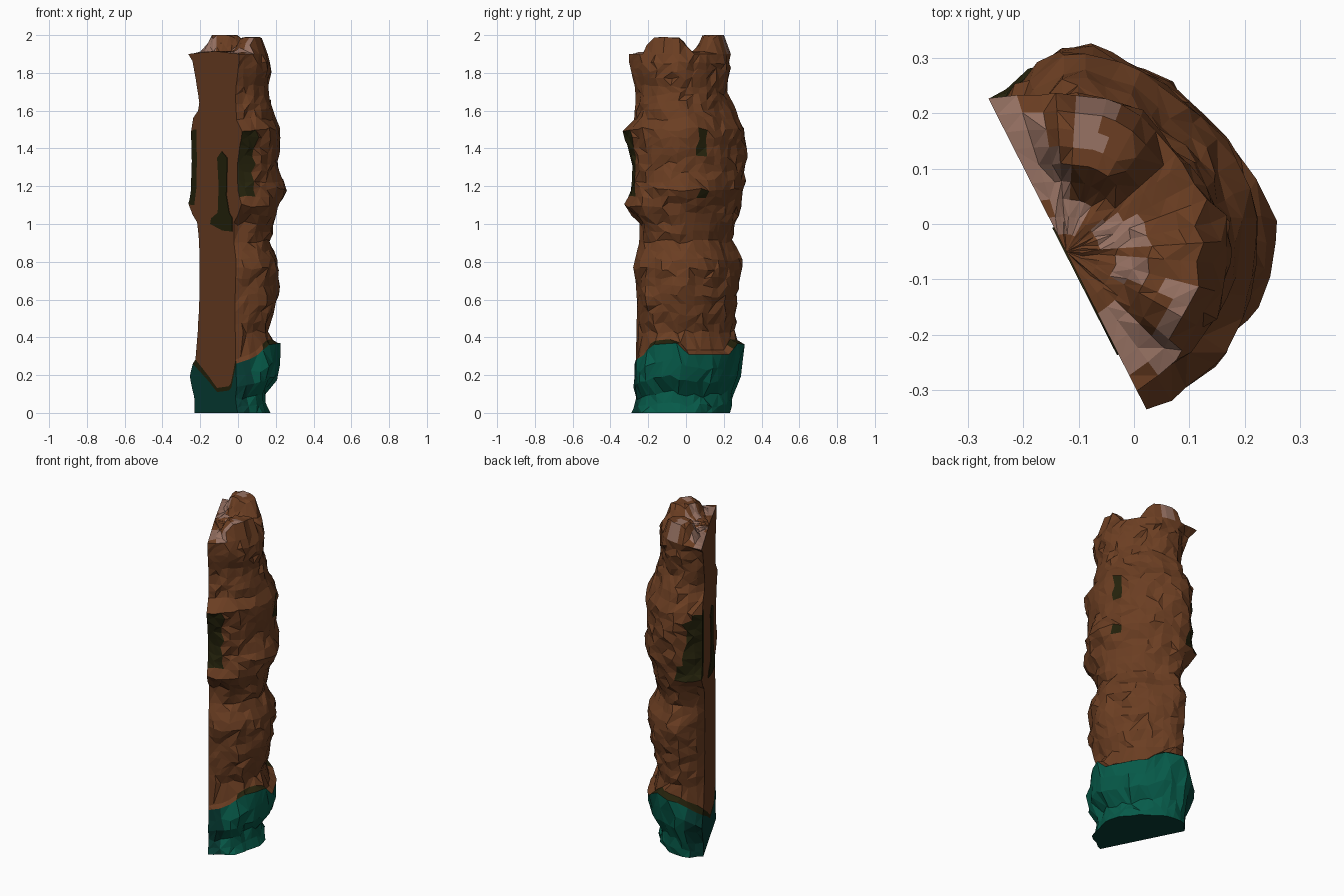
import bpy, bmesh, math, random
from mathutils import Vector, noise

if "Cube" in bpy.data.objects:
    bpy.data.objects.remove(bpy.data.objects["Cube"])

random.seed(7)

def mat(name, c):
    m = bpy.data.materials.new(name)
    m.diffuse_color = (*c, 1)
    m.use_nodes = True
    m.node_tree.nodes["Principled BSDF"].inputs["Base Color"].default_value = m.diffuse_color
    return m

MATS = [mat("brown_rock", (.147, .048, .016)), mat("teal_base", (.002, .104, .068)),
        mat("dark_olive", (.018, .016, .0035)), mat("pale_pink", (.31, .168, .125)),
        mat("deep_teal", (.002, .048, .036))]

# Local frame: C lies on the flat cut, U points out of the bulge, S runs along the cut
C = Vector((-.1225, -.05, 0))
U = Vector((.891, .453, 0))
S = Vector((-.453, .891, 0))

def interp(x, xs, ys):
    if x <= xs[0]:
        return ys[0]
    for a, b, p, q in zip(xs, xs[1:], ys, ys[1:]):
        if x <= b:
            return p + (q - p) * (x - a) / (b - a)
    return ys[-1]

# Radius profiles at five directions round the half column
ZS = [0, .1, .2, .27, .37, .42, .6, .8, .9, 1.0, 1.1, 1.18, 1.3, 1.5, 1.56, 1.62, 1.7, 1.85, 1.9]
PROF = [
    [.27, .24, .26, .25, .25, .24, .235, .25, .22, .22, .31, .27, .26, .32, .25, .25, .24, .28, .28],
    [.29, .26, .32, .33, .30, .27, .31, .32, .26, .28, .34, .32, .31, .34, .29, .28, .27, .29, .28],
    [.29, .25, .33, .34, .35, .28, .33, .34, .29, .31, .34, .38, .33, .35, .32, .31, .28, .30, .27],
    [.29, .30, .34, .35, .35, .31, .33, .35, .29, .31, .34, .36, .37, .36, .33, .30, .27, .28, .29],
    [.24, .24, .27, .30, .26, .20, .18, .18, .18, .20, .31, .28, .27, .28, .25, .17, .20, .25, .31]]

def radius(z, phi):
    r = interp(phi, [-90, -60, -27, 63, 90], [interp(z, ZS, p) for p in PROF])
    return r - .016 * max(0, 1 - abs(phi - 18) / 40)

def teal_side(phi):
    return interp(phi, [-90, -66, -52, -27, -17, 28, 36, 64, 90],
                  [.26, .30, .36, .37, .31, .31, .37, .36, .26])

def teal_flat(f):
    return interp(f, [-1, -.75, -.1, .3, 1], [.26, .12, .11, .17, .26])

# Rows: fractions of the teal base height, then true heights
FR = [0, .13, .3, .52, .76, 1]
NT = len(FR)
HZ = [.43 + .67 * i / 14 for i in range(15)]
HZ += [1.14 + .36 * i / 8 for i in range(9)] + [1.56 + .34 * i / 8 for i in range(9)]
ROWS = NT + 1 + len(HZ)
N = 22                                   # segments round the bulge
K = 9                                    # rings on the top
LUMPS = [(.15, .165, .112, .092), (.17, -.15, .122, .075)]

def row_z(i, t):
    if i < NT:
        return FR[i] * t, FR[i] * .37
    if i == NT:
        return t + .022, .40
    return HZ[i - NT - 1], HZ[i - NT - 1]

def jit(a):
    return random.uniform(-a, a)

cache = {}

def side(i, j):
    key = (i, j)
    if key not in cache:
        edge = j in (0, N)
        phi = -90 + 180 * j / N + (0 if edge else jit(2.4))
        z, zt = row_z(i, teal_side(phi))
        if 0 < i < ROWS - 1 and i not in (NT - 1, NT):
            z += jit(.012)
        r = radius(zt, phi)
        d = noise.noise(Vector((math.cos(math.radians(phi)) * 2.6, phi * .045, z * 8)))
        r += jit(.003) if edge else d * .012 + jit(.009)
        a = math.radians(phi)
        p = C + r * math.cos(a) * U + r * math.sin(a) * S
        p.z = z
        cache[key] = (p, r)
    return cache[key]

def flat(i, m):
    """Point on the cut face, m from -K to K along the cut."""
    if abs(m) == K:
        return side(i, 0 if m < 0 else N)[0]
    f = m / K
    p = C + S * f * side(i, 0 if m < 0 else N)[1]
    p.z = row_z(i, teal_flat(f))[0] + (.015 * (1 - abs(f)) if i == ROWS - 1 else 0)
    return p

def top(k, j):
    if k == K:
        return side(ROWS - 1, j)[0]
    if k == 0 or j in (0, N):
        return flat(ROWS - 1, -k if j == 0 else k)
    key = ("top", k, j)
    if key not in cache:
        p = C + (side(ROWS - 1, j)[0] - C) * (k / K)
        u, s = (p - C).dot(U), (p - C).dot(S)
        h = 1.912 + jit(.004)
        for lu, ls, r, a in LUMPS:
            d = math.hypot(u - lu, s - ls) / r
            if d < 1:
                h += a * min(1, 1.9 * (1 - d * d))
        p.z = min(h, 2.0)
        cache[key] = p
    return cache[key]

bm = bmesh.new()

def quad(pts, m):
    v = [bm.verts.new(p) for p in pts]
    tris = [(0, 1, 2), (0, 2, 3)] if random.random() < .5 else [(0, 1, 3), (1, 2, 3)]
    for t in tris:
        q = [v[a] for a in t]
        if (q[1].co - q[0].co).cross(q[2].co - q[0].co).length > 1e-9:
            bm.faces.new(q).material_index = m

# Bulging rocky side
OLIVE = [(-90, -70, 1.14, 1.52), (72, 90, 1.11, 1.48), (64, 90, 1.11, 1.17),
         (-9, 3, 1.36, 1.53), (-12, 3, 1.13, 1.2)]
for i in range(ROWS - 1):
    for j in range(N):
        pts = [side(i, j)[0], side(i, j + 1)[0], side(i + 1, j + 1)[0], side(i + 1, j)[0]]
        phi = -90 + 180 * (j + .5) / N
        z = sum(p.z for p in pts) / 4
        m = 0
        if i < NT - 1:
            m = 4 if phi < -72 or phi > 72 else 1
        if i == NT - 1 and (-55 < phi < -22 or 32 < phi):
            m = 2
        if any(a <= phi <= b and c <= z <= d for a, b, c, d in OLIVE):
            m = 2
        quad(pts, m)

# Flat cut face
for i in range(ROWS - 1):
    for k in range(-K, K):
        pts = [flat(i, k + 1), flat(i, k), flat(i + 1, k), flat(i + 1, k + 1)]
        z = sum(p.z for p in pts) / 4
        m = 4 if i < NT - 1 else 2 if i == NT - 1 else 0
        if k >= K - 2 and 1.09 < z < 1.5:
            m = 2
        quad(pts, m)

# Top with two lumps and pale patches (x, y, radius)
PINK = [(-.235, .215, .035), (-.20, .15, .05), (-.16, .08, .05), (-.12, .02, .035), (-.05, -.02, .03),
        (0, -.02, .03), (-.01, -.08, .03), (-.03, -.18, .035), (.0, -.235, .035), (.05, -.23, .03),
        (-.065, .21, .035), (-.085, .16, .035), (.07, -.12, .025), (.065, -.16, .025)]
for k in range(K):
    for j in range(N):
        pts = [top(k, j), top(k + 1, j), top(k + 1, j + 1), top(k, j + 1)]
        c = sum(pts, Vector()) / 4
        m = 3 if any(math.hypot(c.x - x, c.y - y) < r for x, y, r in PINK) else 0
        quad(pts, m)

# Underside
bm.faces.new([bm.verts.new(side(0, j)[0]) for j in range(N, -1, -1)]).material_index = 4
bmesh.ops.remove_doubles(bm, verts=bm.verts, dist=1e-5)
bmesh.ops.recalc_face_normals(bm, faces=bm.faces)

def finish(b, name):
    me = bpy.data.meshes.new(name)
    b.to_mesh(me)
    b.free()
    for m in MATS:
        me.materials.append(m)
    ob = bpy.data.objects.new(name, me)
    bpy.context.collection.objects.link(ob)

finish(bm, "half_rock_column")

# Dark streak on the cut face, a thin plate (x, z)
STREAK = [(-.028, .96), (-.08, .965), (-.145, 1.0), (-.14, 1.03), (-.105, 1.06), (-.10, 1.2),
          (-.108, 1.35), (-.085, 1.385), (-.055, 1.35), (-.06, 1.15), (-.045, 1.06), (-.028, 1.03)]
bm = bmesh.new()
f = bm.faces.new([bm.verts.new(C + S * ((x - C.x) / S.x) + Vector((0, 0, z)) + U * .001) for x, z in STREAK])
ext = bmesh.ops.extrude_face_region(bm, geom=[f])
bmesh.ops.translate(bm, verts=[g for g in ext["geom"] if isinstance(g, bmesh.types.BMVert)], vec=U * -.004)
bmesh.ops.recalc_face_normals(bm, faces=bm.faces)
for f in bm.faces:
    f.material_index = 2
finish(bm, "dark_streak")
